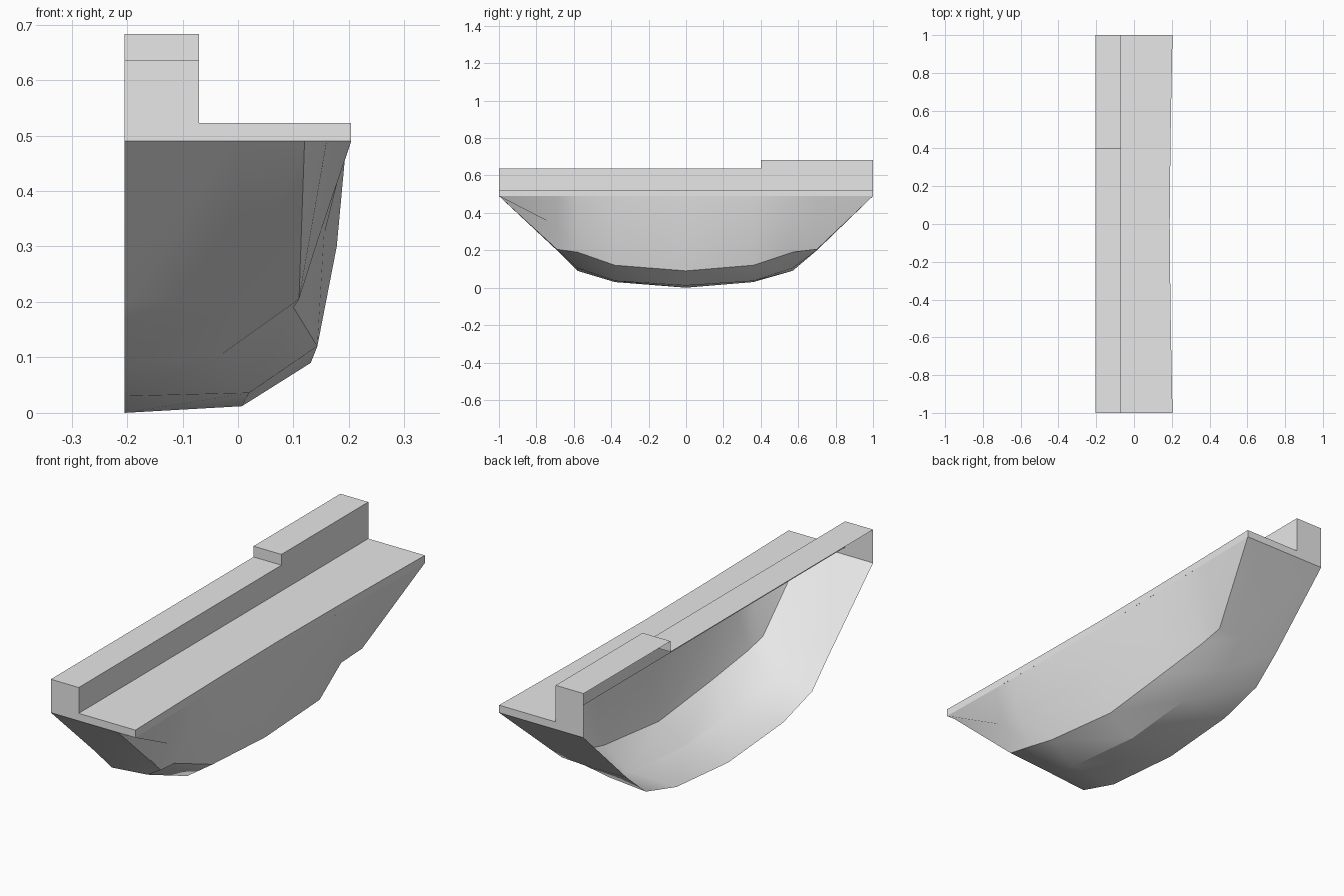
import bpy, bmesh, math

cube = bpy.data.objects.get("Cube")
if cube:
    bpy.data.objects.remove(cube, do_unlink=True)

grey = bpy.data.materials.new("plain_grey")
grey.use_nodes = True
grey.diffuse_color = (0.8, 0.8, 0.8, 1)
grey.node_tree.nodes["Principled BSDF"].inputs["Base Color"].default_value = (0.8, 0.8, 0.8, 1)

INNER, RAIL, DECK, SHEER = -0.205, -0.07, 0.523, 0.49


def gunwale(y):
    """Half width of the deck edge, slightly waisted amidships."""
    return 0.189 + 0.015 * abs(y) ** 1.5


def loft(name, rows, flip=False, caps=None, smooth=None):
    """Skin an open sheet over rows of points, with optional end caps."""
    bm = bmesh.new()
    grid = [[bm.verts.new(p) for p in row] for row in rows]
    for a, b in zip(grid, grid[1:]):
        for i in range(len(a) - 1):
            quad = [a[i], a[i + 1], b[i + 1], b[i]]
            bm.faces.new(quad[::-1] if flip else quad)
    if caps:
        for row, y in ((grid[0], -1), (grid[-1], 1)):
            loop = row + [bm.verts.new((INNER, y, SHEER))]
            bm.faces.new(loop[::-1] if y < 0 else loop)
    bmesh.ops.remove_doubles(bm, verts=bm.verts[:], dist=0.0005)
    mesh = bpy.data.meshes.new(name)
    bm.to_mesh(mesh)
    bm.free()
    obj = bpy.data.objects.new(name, mesh)
    bpy.context.collection.objects.link(obj)
    mesh.materials.append(grey)
    if smooth:
        bpy.ops.object.select_all(action="DESELECT")
        obj.select_set(True)
        bpy.context.view_layer.objects.active = obj
        bpy.ops.object.shade_smooth_by_angle(angle=math.radians(smooth))
    return obj


# Hull stations: y, keel z, then (x, z) of bilge, chine and mid side
stations = [
    (-1.0, 0.49, (0.0, 0.49), (0.12, 0.49), (0.16, 0.49)),
    (-0.69, 0.20, (0.0, 0.20), (0.11, 0.205), (0.15, 0.33)),
    (-0.58, 0.09, (-0.03, 0.105), (0.10, 0.19), (0.155, 0.32)),
    (-0.38, 0.03, (0.02, 0.036), (0.143, 0.12), (0.178, 0.30)),
    (0.0, 0.0, (0.007, 0.012), (0.131, 0.09), (0.172, 0.30)),
    (0.36, 0.03, (0.02, 0.036), (0.143, 0.12), (0.178, 0.30)),
    (0.57, 0.09, (-0.03, 0.105), (0.10, 0.19), (0.155, 0.32)),
    (0.70, 0.20, (0.0, 0.20), (0.11, 0.205), (0.15, 0.33)),
    (1.0, 0.49, (0.13, 0.49), (0.204, 0.49), (0.204, 0.49)),
]
hull_rows = [
    [(INNER, y, keel)] + [(x, y, z) for x, z in ribs] + [(gunwale(y), y, SHEER)]
    for y, keel, *ribs in stations
]
loft("hull", hull_rows, flip=True, smooth=30)

# Deck with raised side rail, stepped up towards the back
low, high = 0.636, 0.683
levels = [(y, low) for y in (-1, -0.69, -0.38, 0, 0.4)]
levels += [(y, high) for y in (0.4, 0.7, 1)]
deck_rows = [
    [(INNER, y, h), (RAIL, y, h), (RAIL, y, DECK),
     (gunwale(y), y, DECK), (gunwale(y), y, SHEER)]
    for y, h in levels
]
loft("deck_and_rail", deck_rows, caps=True)
